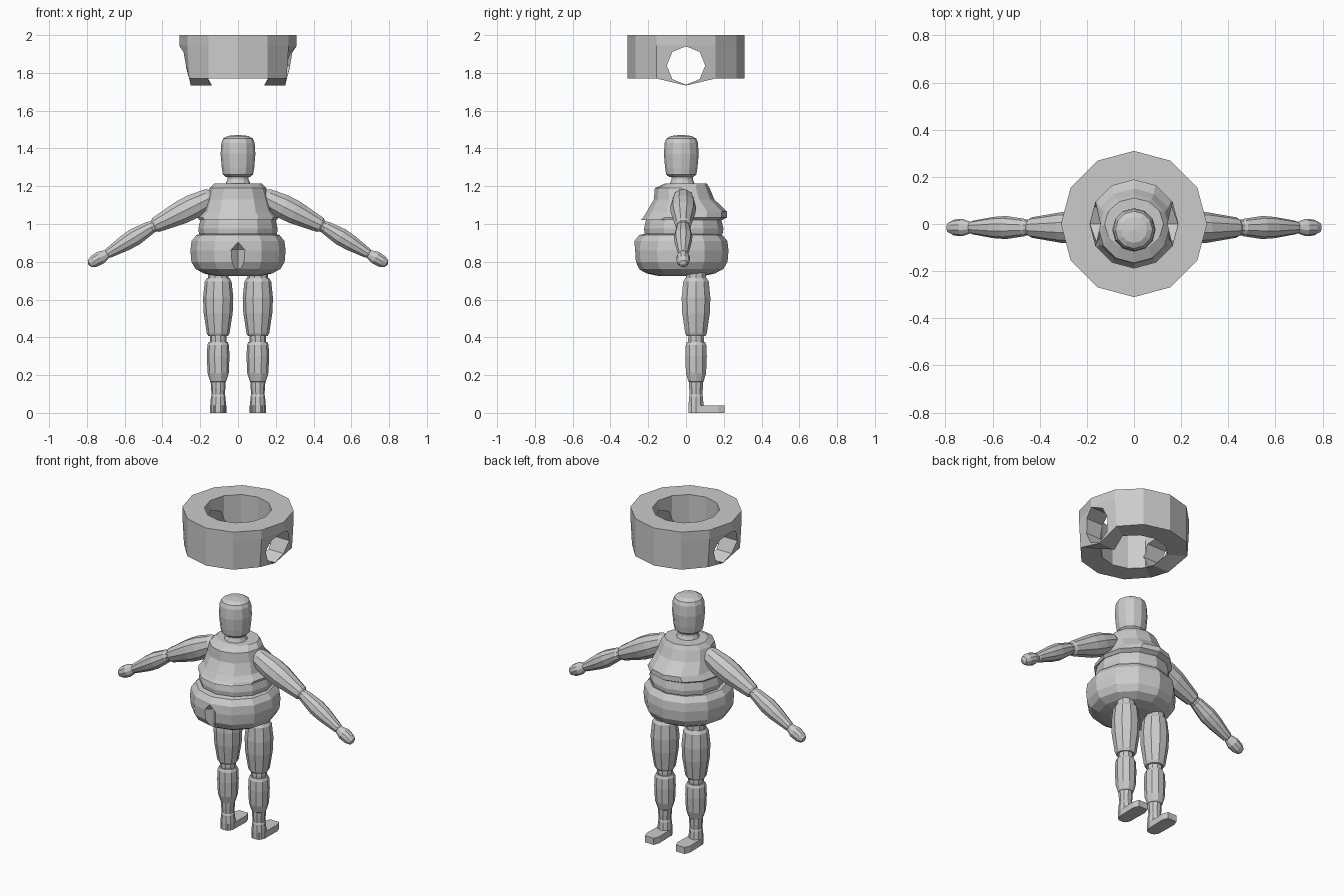
import bpy, bmesh
from math import sin, cos, pi
from mathutils import Vector, Matrix

if "Cube" in bpy.data.objects:
    bpy.data.objects.remove(bpy.data.objects["Cube"])


def finish(name, bm, mirror=False):
    bmesh.ops.remove_doubles(bm, verts=bm.verts, dist=0.0005)
    bmesh.ops.recalc_face_normals(bm, faces=bm.faces)
    me = bpy.data.meshes.new(name)
    bm.to_mesh(me)
    bm.free()
    ob = bpy.data.objects.new(name, me)
    bpy.context.collection.objects.link(ob)
    if mirror:
        ob.modifiers.new("mirror", 'MIRROR')
    return ob


def loft(name, loops, sides=12, closed=False, mat=None, mirror=False, edit=None):
    """Skin elliptical loops given as (rx, ry, cy, z)."""
    bm = bmesh.new()
    rings = [[bm.verts.new((rx * cos(2 * pi * i / sides), cy + ry * sin(2 * pi * i / sides), z))
              for i in range(sides)] for rx, ry, cy, z in loops]
    pairs = list(zip(rings, rings[1:])) + ([(rings[-1], rings[0])] if closed else [])
    for a, b in pairs:
        for i in range(sides):
            j = (i + 1) % sides
            bm.faces.new((a[i], a[j], b[j], b[i]))
    if not closed:
        for r, lp in ((rings[0], loops[0]), (rings[-1], loops[-1])):
            if lp[0] > 0.001:
                bm.faces.new(r)
    if edit:
        edit(bm)
    if mat:
        bm.transform(mat)
    return finish(name, bm, mirror)


def lathe(name, profile, cy=0, **kw):
    return loft(name, [(r, r, cy, z) for r, z in profile], **kw)


def limb(name, a, b, profile, sides=10):
    """Mirrored limb segment from a to b, profile as (radius, fraction)."""
    a, b = Vector(a), Vector(b)
    d = b - a
    mat = Matrix.Translation(a) @ d.to_track_quat('Z', 'Y').to_matrix().to_4x4()
    return lathe(name, [(r, t * d.length) for r, t in profile], sides=sides, mat=mat, mirror=True)


def cut(ob, cutter):
    m = ob.modifiers.new("cut", 'BOOLEAN')
    m.operation = 'DIFFERENCE'
    m.object = cutter
    m.solver = 'EXACT'
    cutter.hide_render = True
    cutter.display_type = 'WIRE'


# Head and neck
lathe("head", [(.065, 1.25), (.08, 1.262), (.086, 1.30), (.092, 1.37), (.088, 1.43),
               (.079, 1.452), (.055, 1.466), (0, 1.472)], cy=-.025)
lathe("neck", [(.065, 1.19), (.065, 1.215), (.056, 1.235), (.056, 1.26)], cy=-.02)

# Torso
loft("chest", [(.125, .11, 0, 1.215), (.15, .145, -.02, 1.19), (.168, .16, -.01, 1.13),
               (.188, .213, .005, 1.065), (.215, .222, -.004, 1.035),
               (.205, .215, -.025, 1.02), (.17, .17, -.01, 1.02)])
lathe("waist", [(.18, 1.03), (.2, 1.02), (.21, .975), (.207, .95), (.19, .93)], cy=-.012)
hips = lathe("hips", [(.18, .95), (.22, .942), (.246, .91), (.252, .86), (.247, .80),
                      (.225, .762), (.18, .738), (.12, .725)], cy=-.027)
cut(hips, lathe("cleft_cutter", [(0, .905), (.042, .865), (.042, .765), (0, .73)],
                cy=-.275, sides=4))

# Arms
Y = -.015
limb("upper_arm", (.13, Y, 1.147), (.445, Y, .99),
     [(.04, 0), (.056, .08), (.068, .35), (.066, .55), (.043, .97), (.034, 1)])
limb("elbow", (.43, Y, .997), (.48, Y, .972), [(.032, 0), (.034, .5), (.03, 1)])
limb("forearm", (.45, Y, .99), (.695, Y, .84),
     [(.028, 0), (.037, .06), (.049, .38), (.045, .6), (.028, .97), (.022, 1)])
limb("hand", (.685, Y, .846), (.793, Y, .785),
     [(.02, 0), (.026, .12), (.037, .4), (.034, .72), (.022, .93), (0, 1)])

# Legs
lx, ly = .105, .053


def leg(name, profile):
    limb(name, (lx, ly, 0), (lx, ly, 1), profile)


leg("hip_joint", [(.055, .76), (.055, .70)])
leg("thigh", [(.06, .713), (.071, .695), (.08, .61), (.077, .53), (.06, .42), (.052, .407)])
leg("knee", [(.042, .42), (.044, .39), (.042, .36)])
leg("calf", [(.05, .376), (.057, .36), (.06, .30), (.056, .21), (.042, .165), (.035, .16)])
leg("ankle", [(.04, .17), (.038, .13), (.034, .09)])
leg("heel", [(.034, .10), (.038, .088), (.042, .04), (.042, 0)])

# Feet
bm = bmesh.new()
plan = [(-.04, .045), (-.026, .018), (.026, .018), (.04, .045), (.043, .17), (.03, .205),
        (-.03, .205), (-.043, .17)]
face = bm.faces.new([bm.verts.new((lx + x, y, 0)) for x, y in plan])
top = bmesh.ops.extrude_face_region(bm, geom=[face])
bmesh.ops.translate(bm, vec=(0, 0, .04), verts=[v for v in top["geom"] if isinstance(v, bmesh.types.BMVert)])
finish("foot", bm, mirror=True)


# Floating vest ring with side arm holes
def drop_sides(bm):
    for v in bm.verts:
        if v.co.z > 1.8:
            continue
        s = 1 if v.co.x > 0 else -1
        if abs(v.co.y) < .01:
            v.co.x = s * (.25 if abs(v.co.x) > .25 else .14)
            v.co.z = 1.733
        elif abs(v.co.x) > .25:
            v.co.x = s * .257


R, r = .31, .187
vest = lathe("vest_ring", [(R, 2), (R, 1.945), (R, 1.77), (r, 1.77), (r, 1.945), (r, 2)],
             closed=True, edit=drop_sides)
hole = lathe("arm_hole_cutter", [(.102, -.5), (.102, .5)], sides=8,
             mat=Matrix.Translation((0, 0, 1.839)) @ Matrix.Rotation(pi / 2, 4, 'Y'))
cut(vest, hole)
